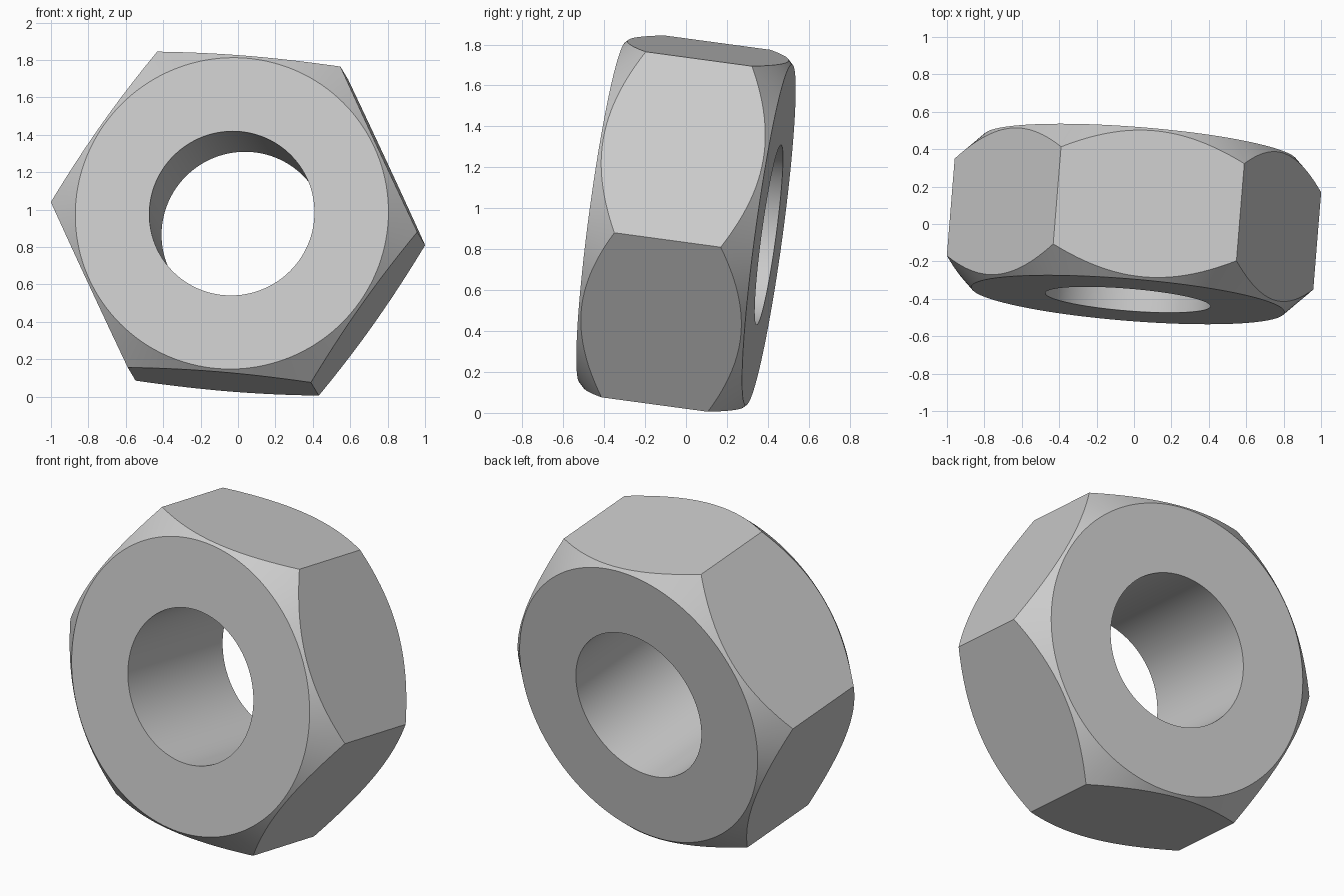
import bpy, bmesh, math
from mathutils import Vector, Matrix

cube = bpy.data.objects.get("Cube")
if cube:
    bpy.data.objects.remove(cube, do_unlink=True)

HALF, BORE, FACE, CORNER = 0.41, 0.443, 0.84, 0.987
SEGMENTS = 144

steel = bpy.data.materials.new("light_grey_steel")
steel.use_nodes = True
colour = (0.6, 0.6, 0.6, 1)
steel.diffuse_color = colour
steel.node_tree.nodes["Principled BSDF"].inputs["Base Color"].default_value = colour


def make_object(name, bm):
    bmesh.ops.recalc_face_normals(bm, faces=bm.faces)
    mesh = bpy.data.meshes.new(name)
    bm.to_mesh(mesh)
    bm.free()
    mesh.materials.append(steel)
    obj = bpy.data.objects.new(name, mesh)
    bpy.context.collection.objects.link(obj)
    return obj


# Hexagonal prism, taller than the finished nut
bm = bmesh.new()
ring = [bm.verts.new((CORNER * math.cos(math.radians(60 * i)),
                      CORNER * math.sin(math.radians(60 * i)), -0.6)) for i in range(6)]
base = bm.faces.new(ring)
top = bmesh.ops.extrude_face_region(bm, geom=[base])["geom"]
bmesh.ops.translate(bm, vec=(0, 0, 1.2), verts=[g for g in top if isinstance(g, bmesh.types.BMVert)])
nut = make_object("hex_nut", bm)

# Turned ring: bore, flat ends and 45 degree chamfers
flare = 0.25
profile = [(BORE, -HALF), (FACE, -HALF), (FACE + flare, flare - HALF),
           (FACE + flare, HALF - flare), (FACE, HALF), (BORE, HALF)]
bm = bmesh.new()
loop = [bm.verts.new((r, 0, h)) for r, h in profile]
edges = [bm.edges.new((loop[i], loop[(i + 1) % len(loop)])) for i in range(len(loop))]
bmesh.ops.spin(bm, geom=loop + edges, cent=(0, 0, 0), axis=(0, 0, 1),
               angle=math.tau, steps=SEGMENTS, use_duplicate=False)
bmesh.ops.remove_doubles(bm, verts=bm.verts, dist=0.0001)
turned = make_object("turning_cutter", bm)
turned.hide_render = True

# Keep what both solids share
cut = nut.modifiers.new("chamfer_and_bore", 'BOOLEAN')
cut.operation = 'INTERSECT'
cut.solver = 'EXACT'
cut.object = turned
bpy.ops.object.select_all(action='DESELECT')
bpy.context.view_layer.objects.active = nut
nut.select_set(True)
bpy.ops.object.modifier_apply(modifier=cut.name)
bpy.data.objects.remove(turned, do_unlink=True)

# Tilt the nut so its axis leans slightly away from the front
axis = Vector((-0.08, -0.988, 0.134)).normalized()
side = Vector((0.98, -0.09, -0.08))
side = (side - axis * side.dot(axis)).normalized()
up = axis.cross(side)
tilt = Matrix((side, up, axis)).transposed().to_4x4()
nut.data.transform(Matrix.Translation((0, 0, 0.925)) @ tilt)
nut.data.update()

bpy.ops.object.shade_smooth_by_angle(angle=math.radians(20))
